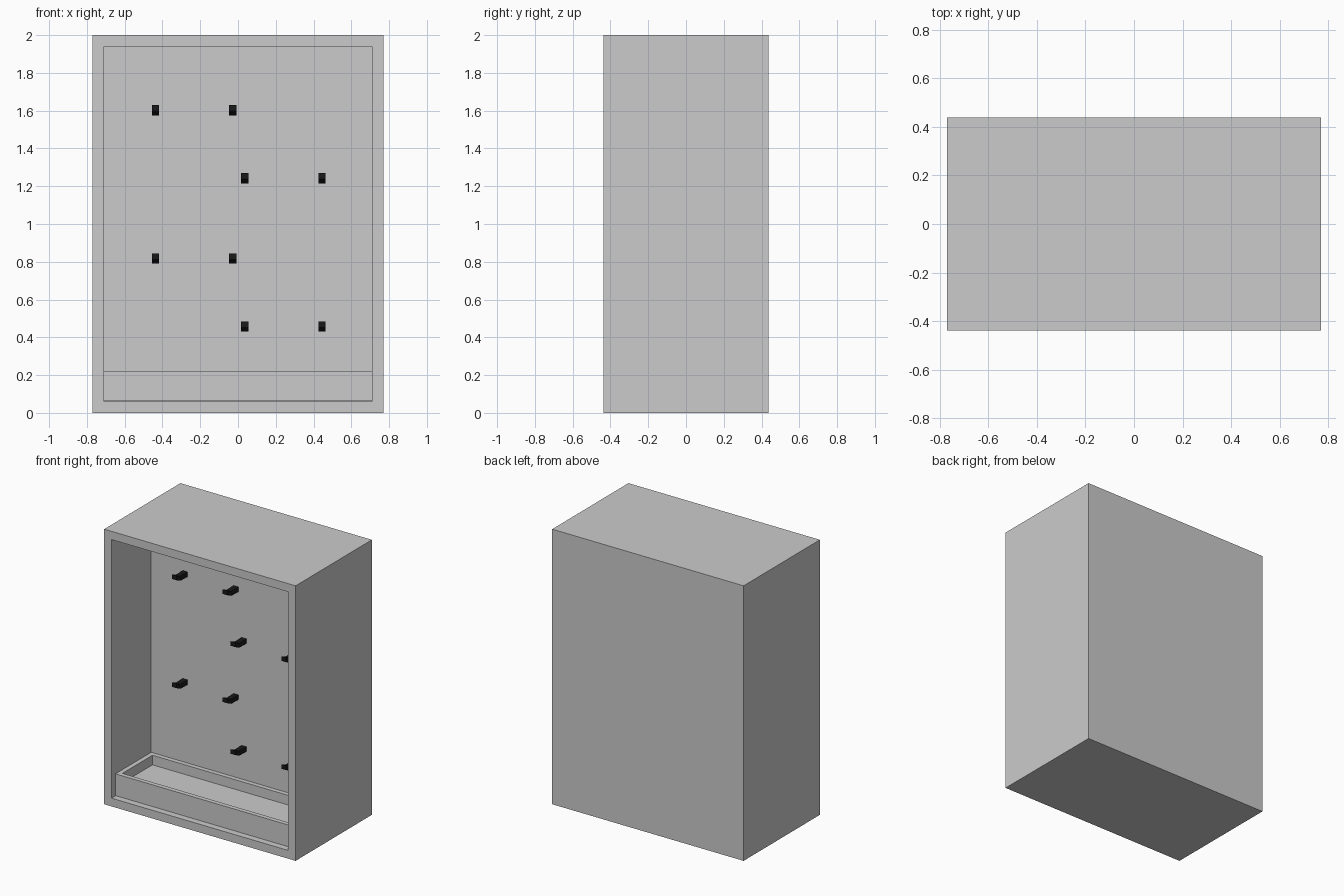
import bpy, bmesh
from mathutils import Vector, Matrix

if "Cube" in bpy.data.objects:
    bpy.data.objects.remove(bpy.data.objects["Cube"])

WALL_Y = 0.017            # inner back panel


def finish(bm, name, mat=None):
    bmesh.ops.recalc_face_normals(bm, faces=bm.faces)
    me = bpy.data.meshes.new(name)
    bm.to_mesh(me)
    bm.free()
    ob = bpy.data.objects.new(name, me)
    bpy.context.collection.objects.link(ob)
    if mat:
        me.materials.append(mat)
    return ob


def hollow_box(name, lo, hi, side, rim, depth):
    """Box with one face inset by rim and pushed in by depth."""
    lo, hi, side = Vector(lo), Vector(hi), Vector(side)
    bm = bmesh.new()
    size = hi - lo
    bmesh.ops.create_cube(bm, size=1, matrix=Matrix.Translation((lo + hi) / 2)
                          @ Matrix.Diagonal((*size, 1)))
    bm.normal_update()
    face = max(bm.faces, key=lambda f: f.normal.dot(side))
    bmesh.ops.inset_region(bm, faces=[face], thickness=rim, use_even_offset=True)
    ext = bmesh.ops.extrude_discrete_faces(bm, faces=[face])["faces"][0]
    bmesh.ops.translate(bm, verts=ext.verts, vec=-side * depth)
    return finish(bm, name)


# Cabinet shell with a recess in the front
hollow_box("cabinet", (-0.77, -0.438, 0), (0.77, 0.438, 2), (0, -1, 0),
           0.06, WALL_Y + 0.438)

# Open tray on the cabinet floor
hollow_box("tray", (-0.71, -0.394, 0.062), (0.71, WALL_Y, 0.22), (0, 0, 1),
           0.033, 0.07)

# Black wall hooks: level arm with an upturned tip (y, z profile)
black = bpy.data.materials.new("black")
black.diffuse_color = (0.01, 0.01, 0.01, 1)
black.use_nodes = True
black.node_tree.nodes["Principled BSDF"].inputs["Base Color"].default_value = black.diffuse_color
PROFILE = [(WALL_Y, 0), (-0.062, 0), (-0.109, 0.022), (-0.109, 0.055),
           (-0.066, 0.035), (WALL_Y, 0.035)]


def hook(name, x, z, width=0.038):
    bm = bmesh.new()
    face = bm.faces.new([bm.verts.new((x - width / 2, y, z + dz))
                         for y, dz in PROFILE])
    ext = bmesh.ops.extrude_face_region(bm, geom=[face], use_keep_orig=True)["geom"]
    bmesh.ops.translate(bm, vec=(width, 0, 0),
                        verts=[v for v in ext if isinstance(v, bmesh.types.BMVert)])
    finish(bm, name, black)


n = 0
for base in (0.0, 0.785):
    for xs, z in (((0.036, 0.445), 0.43), ((-0.437, -0.028), 0.79)):
        for x in xs:
            n += 1
            hook(f"hook_{n}", x, z + base)
